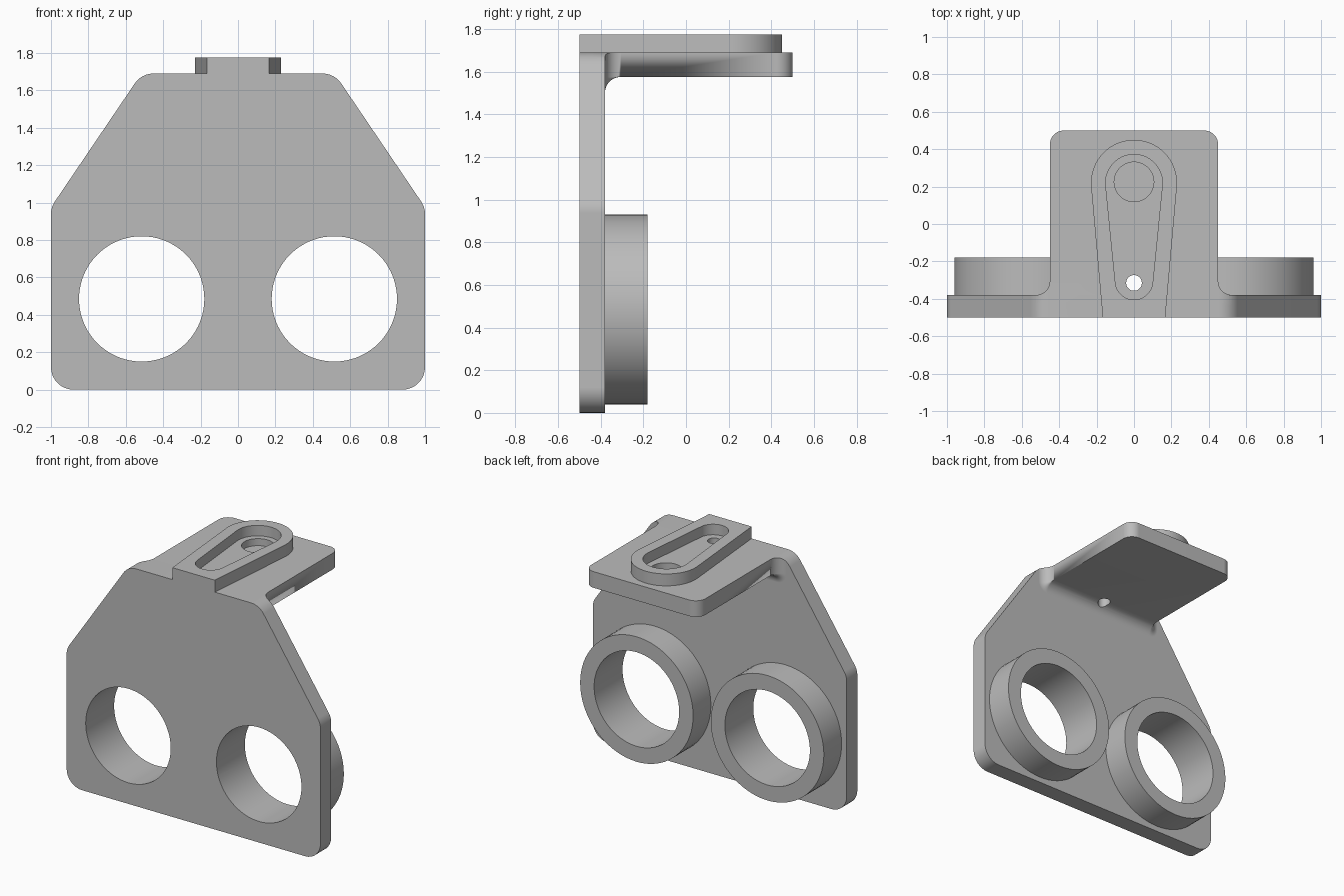
import bpy, bmesh
from math import sin, cos, tan, pi, radians, asin
from mathutils import Vector, Matrix

cube = bpy.data.objects.get("Cube")
if cube:
    bpy.data.objects.remove(cube, do_unlink=True)

grey = bpy.data.materials.new("plain grey")
grey.use_nodes = True
grey.diffuse_color = (0.5, 0.5, 0.5, 1)
grey.node_tree.nodes["Principled BSDF"].inputs["Base Color"].default_value = (0.5, 0.5, 0.5, 1)


def finish(name, bm):
    bmesh.ops.remove_doubles(bm, verts=bm.verts, dist=1e-5)
    bmesh.ops.recalc_face_normals(bm, faces=bm.faces)
    mesh = bpy.data.meshes.new(name)
    bm.to_mesh(mesh)
    bm.free()
    mesh.materials.append(grey)
    obj = bpy.data.objects.new(name, mesh)
    bpy.context.collection.objects.link(obj)
    return obj


def loft(name, sections):
    """Skin a row of matching closed sections and cap both ends."""
    bm = bmesh.new()
    rows = [[bm.verts.new(p) for p in s] for s in sections]
    n = len(rows[0])
    for a, b in zip(rows, rows[1:]):
        for i in range(n):
            j = (i + 1) % n
            bm.faces.new((a[i], a[j], b[j], b[i]))
    bm.faces.new(rows[0])
    bm.faces.new(rows[-1])
    bmesh.ops.dissolve_degenerate(bm, edges=bm.edges, dist=1e-6)
    return finish(name, bm)


def prism_y(name, outline, y0, y1):
    return loft(name, [[(x, y, z) for x, z in outline] for y in (y0, y1)])


def prism_z(name, outline, z0, z1):
    return loft(name, [[(x, y, z) for x, y in outline] for z in (z0, z1)])


def arc(cx, cy, r, a0, a1, steps):
    return [(cx + r * cos(a0 + (a1 - a0) * i / steps),
             cy + r * sin(a0 + (a1 - a0) * i / steps)) for i in range(steps + 1)]


def circle(cx, cy, r, steps=72):
    return arc(cx, cy, r, 0, 2 * pi, steps)[:-1]


def rounded(points, r, steps=8):
    """Round every corner of a counter-clockwise convex outline."""
    out = []
    pts = [Vector(p) for p in points]
    for i, p in enumerate(pts):
        d0 = (p - pts[i - 1]).normalized()
        d1 = (pts[(i + 1) % len(pts)] - p).normalized()
        turn = d0.angle(d1)
        start = p - d0 * r * tan(turn / 2)
        side = Vector((d0.y, -d0.x))
        centre = start - side * r
        for k in range(steps + 1):
            q = centre + Matrix.Rotation(turn * k / steps, 2) @ (side * r)
            out.append((q.x, q.y))
    return out


def combine(target, other, operation):
    mod = target.modifiers.new(operation.lower(), "BOOLEAN")
    mod.operation, mod.solver, mod.object = operation, "EXACT", other
    bpy.context.view_layer.objects.active = target
    bpy.ops.object.modifier_apply(modifier=mod.name)
    bpy.data.objects.remove(other, do_unlink=True)


FRONT, BACK, TOP = -0.5, -0.38, 1.69

# Upright plate
half = [(1, 0), (1, 0.975), (0.516, TOP)]
outline = rounded(half + [(-x, z) for x, z in reversed(half)], 0.12)
bracket = prism_y("bracket", outline, FRONT, BACK)

# Shelf: flares into the plate, rounded rear corners
R, W, UNDER, STEPS = 0.075, 0.45, 1.575, 10
quarter = [pi / 2 * i / STEPS for i in range(STEPS + 1)]
spans = [(-0.44, W, R)]
spans += [(BACK + R - R * cos(a), W, R - R * sin(a)) for a in quarter]
spans += [(0.5 - R + R * sin(a), W - R + R * cos(a), 0) for a in quarter]
sections = []
for y, w, f in spans:
    lower = arc(-w, UNDER, f, pi, 1.5 * pi, 6) + arc(w, UNDER, f, 1.5 * pi, 2 * pi, 6)
    sections.append([(x, y, z) for x, z in lower + [(w + f, TOP), (-w - f, TOP)]])
shelf = loft("shelf", sections)
combine(shelf, prism_y("shelf_trim", outline, -0.6, 0.6), "INTERSECT")
combine(bracket, shelf, "UNION")

# Tapered raised pad on the shelf
lean = radians(4.9)
pad = arc(0, 0.22, 0.23, -lean, pi + lean, 40) + [(-0.167, FRONT), (0.167, FRONT)]
combine(bracket, prism_z("raised_pad", pad, TOP - 0.03, 1.775), "UNION")

# Round collars behind the plate, bored right through
for s in (-1, 1):
    combine(bracket, prism_y("collar", circle(s * 0.515, 0.485, 0.445), -0.42, -0.18), "UNION")
for s in (-1, 1):
    combine(bracket, prism_y("bore", circle(s * 0.515, 0.485, 0.335), -0.7, 0), "DIFFERENCE")

# Slot in the pad, with a blind seat and a small through hole
tilt = asin((0.152 - 0.1) / 0.525)
slot = arc(0, 0.22, 0.152, -tilt, pi + tilt, 32) + arc(0, -0.305, 0.1, pi + tilt, 2 * pi - tilt, 24)
combine(bracket, prism_z("slot", slot, 1.70, 1.9), "DIFFERENCE")
combine(bracket, prism_z("seat", circle(0, 0.225, 0.106, 48), 1.65, 1.9), "DIFFERENCE")
combine(bracket, prism_z("pin_hole", circle(0, -0.315, 0.042, 32), 1.4, 1.9), "DIFFERENCE")

# Smooth curves, crisp edges
bpy.ops.object.select_all(action="DESELECT")
bracket.select_set(True)
bpy.context.view_layer.objects.active = bracket
bpy.ops.object.shade_smooth_by_angle(angle=radians(30))
weighted = bracket.modifiers.new("weighted normals", "WEIGHTED_NORMAL")
weighted.keep_sharp = True
